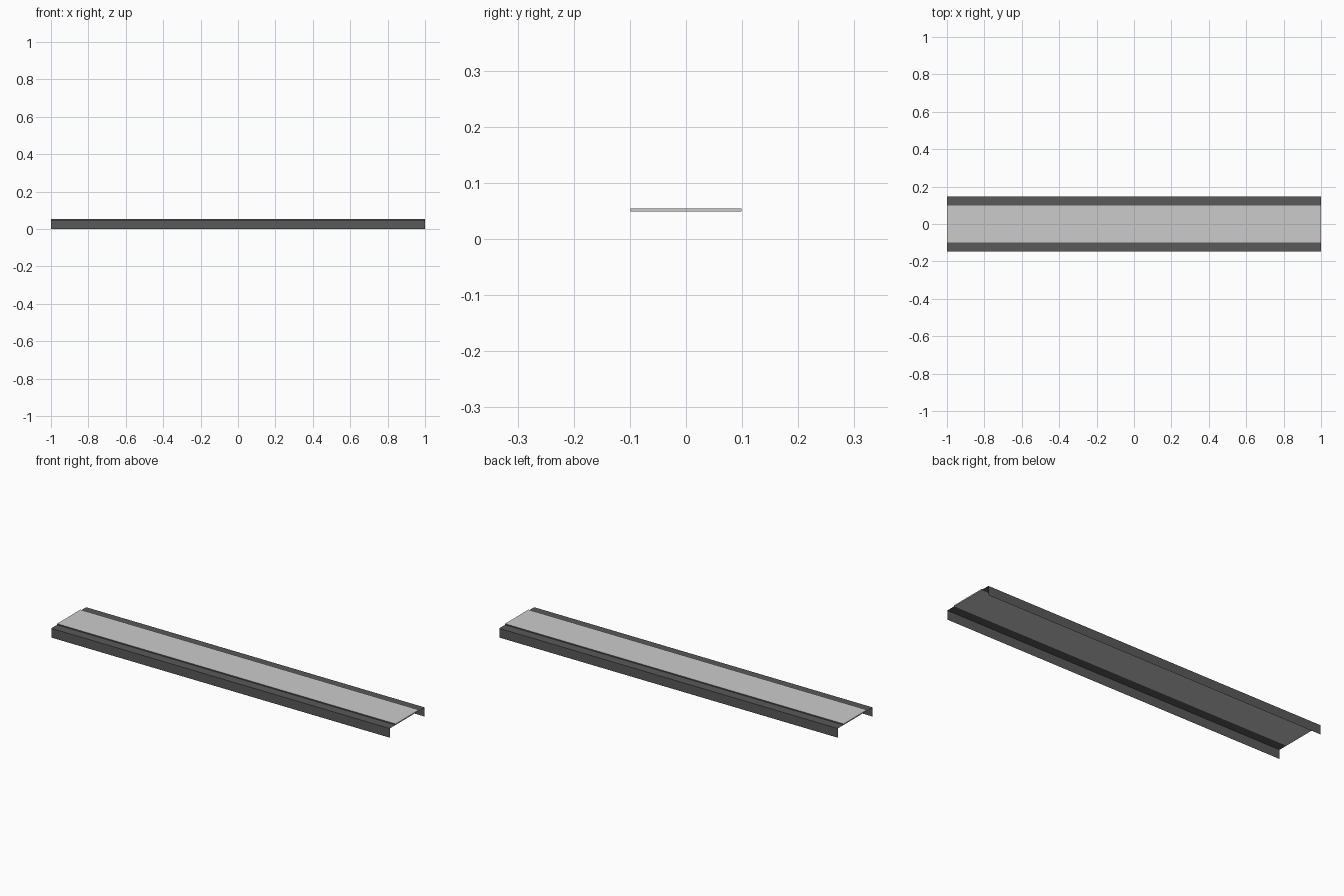
import bpy

if "Cube" in bpy.data.objects:
    bpy.data.objects.remove(bpy.data.objects["Cube"])

HALF_LEN = 1.0
HALF_PLATE = 0.0985   # half width of the light plate
HALF_BASE = 0.1475    # half width over the side skirts
Z_STEP, Z_TOP = 0.049, 0.055


def sheet(name, profile, closed_ends=False, skip=()):
    """Sweep a y/z profile along x; skip lists profile edges left open."""
    n = len(profile)
    verts = [(x, y, z) for x in (-HALF_LEN, HALF_LEN) for y, z in profile]
    edges = n if closed_ends else n - 1
    faces = []
    for i in range(edges):
        if i not in skip:
            j = (i + 1) % n
            faces.append((i, n + i, n + j, j))
    if closed_ends:
        faces += [tuple(range(n - 1, -1, -1)), tuple(range(n, 2 * n))]
    mesh = bpy.data.meshes.new(name)
    mesh.from_pydata(verts, [], faces)
    obj = bpy.data.objects.new(name, mesh)
    bpy.context.collection.objects.link(obj)
    return obj


dark = bpy.data.materials.new("dark_grey")
dark.diffuse_color = (0.1, 0.1, 0.1, 1)
dark.use_nodes = True
dark.node_tree.nodes["Principled BSDF"].inputs["Base Color"].default_value = dark.diffuse_color

# Light centre plate; its long sides are the dark rail lips
sheet("centre_plate",
      [(-HALF_PLATE, Z_STEP), (-HALF_PLATE, Z_TOP),
       (HALF_PLATE, Z_TOP), (HALF_PLATE, Z_STEP)][::-1],
      closed_ends=True, skip=(0, 2))

# Thin folded rail: skirt, ledge and lip, mirrored to the back
rail = sheet("edge_rail",
             [(-HALF_BASE, 0), (-HALF_BASE, Z_STEP),
              (-HALF_PLATE, Z_STEP), (-HALF_PLATE, Z_TOP)])
rail.data.flip_normals()
rail.data.materials.append(dark)
for p in rail.data.polygons:
    # normals face front or up
    if p.normal.y > 0.5 or p.normal.z < -0.5:
        rail.data.flip_normals()
        break
mirror = rail.modifiers.new("mirror", 'MIRROR')
mirror.use_axis = (False, True, False)
mirror.use_mirror_merge = False

# Plate faces point outwards
import bmesh
plate = bpy.data.objects["centre_plate"]
bm = bmesh.new()
bm.from_mesh(plate.data)
bmesh.ops.recalc_face_normals(bm, faces=bm.faces)
if max(bm.faces, key=lambda f: f.calc_center_median().z).normal.z < 0:
    bmesh.ops.reverse_faces(bm, faces=bm.faces)
bm.to_mesh(plate.data)
bm.free()
